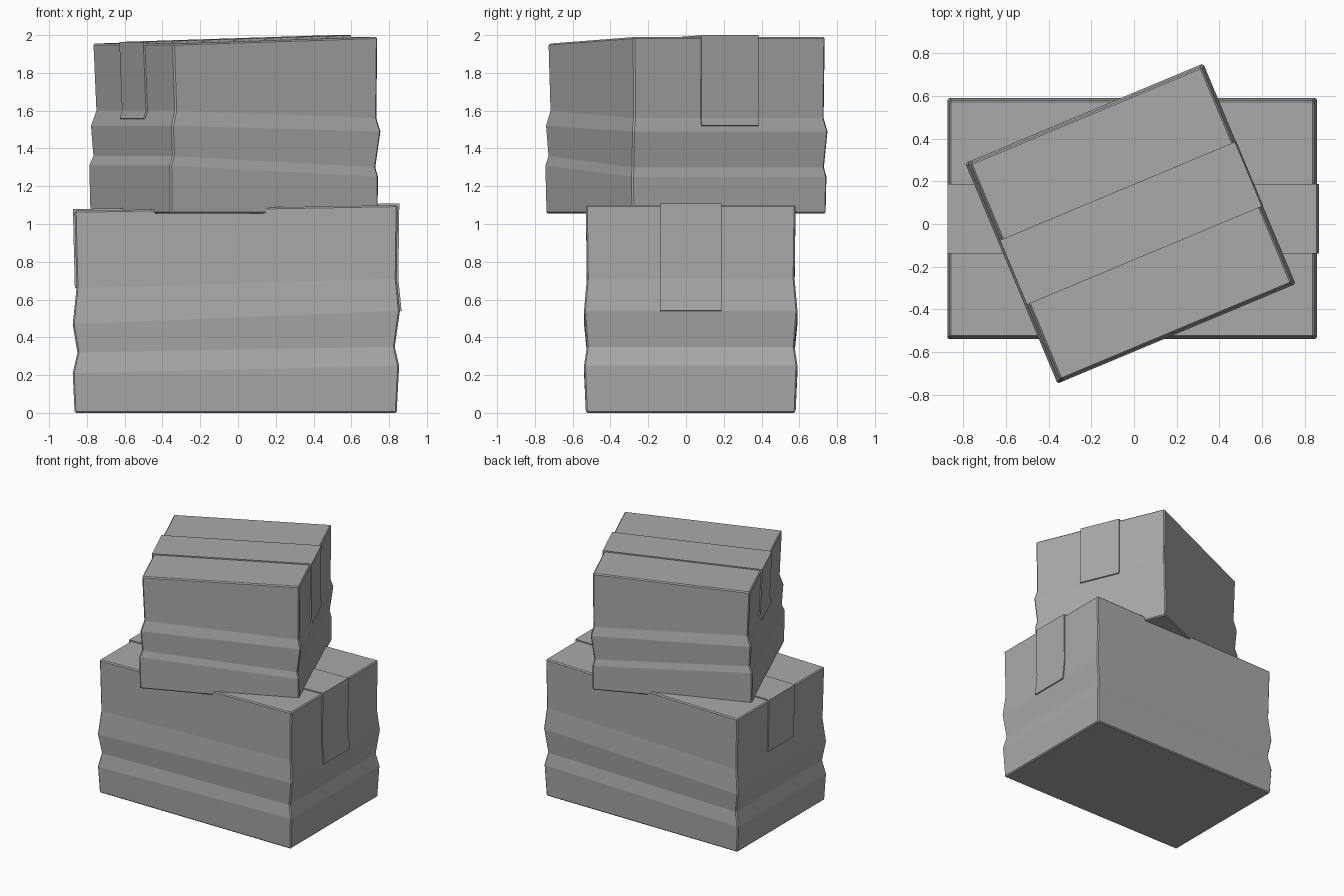
import bpy
import bmesh
import math

cube = bpy.data.objects.get("Cube")
if cube:
    bpy.data.objects.remove(cube, do_unlink=True)

grey = bpy.data.materials.new("plain grey")
grey.use_nodes = True
grey.diffuse_color = (0.4, 0.4, 0.4, 1)
grey.node_tree.nodes["Principled BSDF"].inputs["Base Color"].default_value = (0.4, 0.4, 0.4, 1)


def make_object(name, bm, location, turn):
    mesh = bpy.data.meshes.new(name)
    bm.to_mesh(mesh)
    bm.free()
    mesh.materials.append(grey)
    obj = bpy.data.objects.new(name, mesh)
    obj.location = location
    obj.rotation_euler.z = turn
    bpy.context.collection.objects.link(obj)
    return obj


def crumpled_box(name, left, right, half_depth, location, turn=0):
    """Stack of slanted rings; left and right are (x, z) side profiles."""
    bm = bmesh.new()
    rings = []
    for (xl, zl), (xr, zr), d in zip(left, right, half_depth):
        corners = ((xl, -d, zl), (xr, -d, zr), (xr, d, zr), (xl, d, zl))
        rings.append([bm.verts.new(c) for c in corners])
    for low, high in zip(rings, rings[1:]):
        for i in range(4):
            j = (i + 1) % 4
            bm.faces.new((low[i], low[j], high[j], high[i]))
    bm.faces.new(rings[0][::-1])
    bm.faces.new(rings[-1])
    bmesh.ops.recalc_face_normals(bm, faces=bm.faces)
    obj = make_object(name, bm, location, turn)
    bevel = obj.modifiers.new("worn edges", 'BEVEL')
    bevel.width = 0.008
    bevel.segments = 1
    bevel.limit_method = 'ANGLE'
    bevel.angle_limit = math.radians(60)


def tape(name, path, half_width, location, turn=0):
    """Strip following an (x, z) path over the box top and down both ends."""
    bm = bmesh.new()
    rows = [[bm.verts.new((x, y, z)) for y in (-half_width, half_width)] for x, z in path]
    for a, b in zip(rows, rows[1:]):
        bm.faces.new((a[0], b[0], b[1], a[1]))
    obj = make_object(name, bm, location, turn)
    solid = obj.modifiers.new("thickness", 'SOLIDIFY')
    solid.thickness = 0.018
    solid.offset = 0
    solid.use_even_offset = True


# Large lower box
left = [(-.865, 0), (-.875, .21), (-.85, .32), (-.875, .47), (-.855, .66), (-.865, 1.07)]
right = [(.84, 0), (.853, .25), (.83, .35), (.857, .54), (.84, .71), (.845, 1.1)]
place = (0, .025, 0)
crumpled_box("lower_box", left, right, (.555, .565, .55, .565, .55, .555), place)
tape("lower_tape", left[4:] + right[:2:-1], .163, place)

# Smaller upper box, turned on top of the lower one
left = [(-.607, 1.055), (-.612, 1.31), (-.592, 1.36), (-.602, 1.52), (-.577, 1.6), (-.592, 1.955)]
right = [(.583, 1.055), (.583, 1.25), (.572, 1.3), (.597, 1.49), (.58, 1.56), (.583, 1.99)]
place = (-.01, .005, 0)
turn = math.radians(22.7)
crumpled_box("upper_box", left, right, (.555, .56, .55, .56, .545, .55), place, turn)
tape("upper_tape", [(-.591, 1.555)] + left[4:] + right[:3:-1] + [(.59, 1.52)], .164, place, turn)
